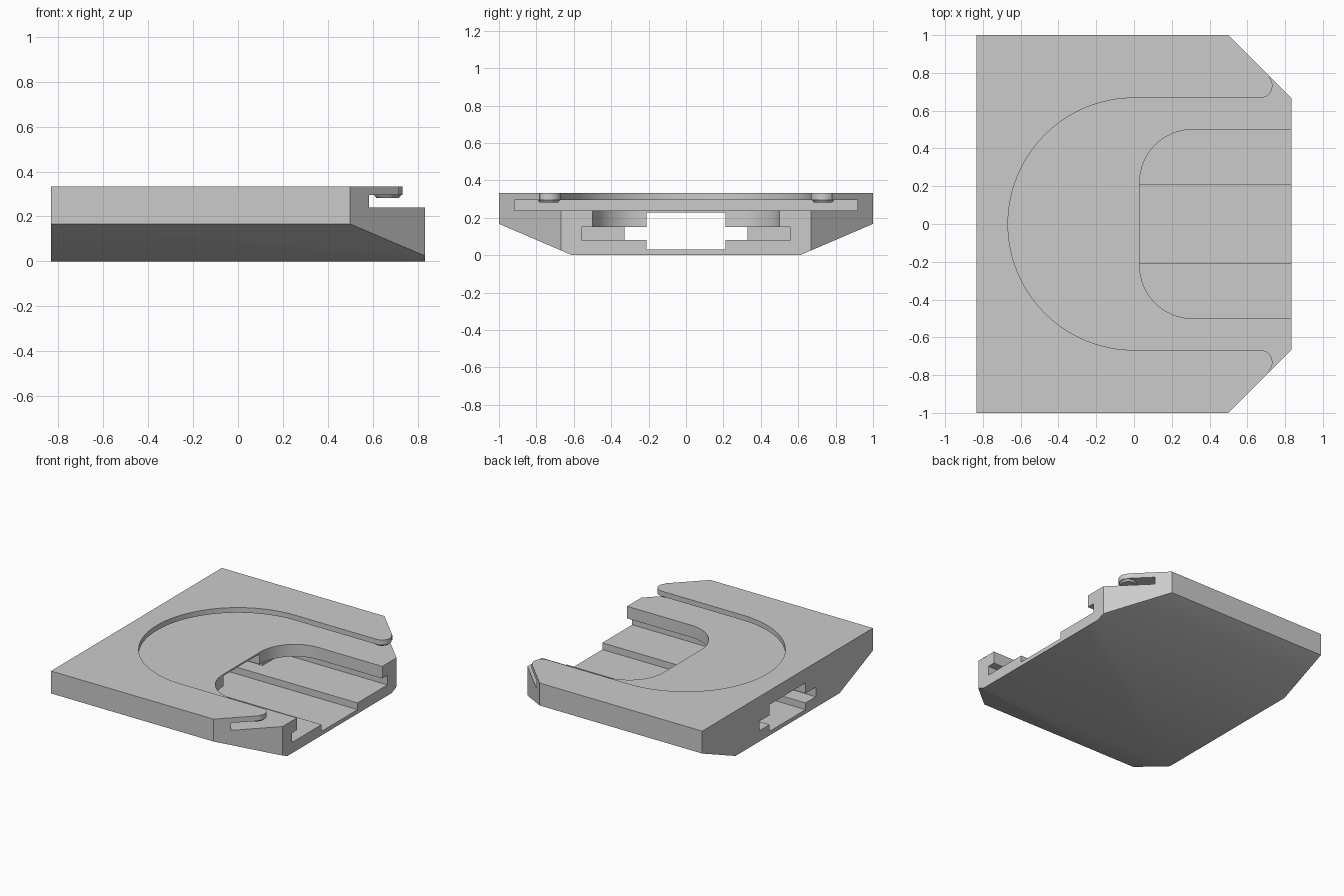
import bpy, bmesh, math

cube = bpy.data.objects.get("Cube")
if cube:
    bpy.data.objects.remove(cube, do_unlink=True)

grey = bpy.data.materials.new("plain grey")
grey.use_nodes = True
colour = (0.6, 0.6, 0.6, 1)
grey.diffuse_color = colour
grey.node_tree.nodes["Principled BSDF"].inputs["Base Color"].default_value = colour


def add_object(name, bm):
    bmesh.ops.recalc_face_normals(bm, faces=bm.faces)
    mesh = bpy.data.meshes.new(name)
    bm.to_mesh(mesh)
    bm.free()
    mesh.materials.append(grey)
    obj = bpy.data.objects.new(name, mesh)
    bpy.context.collection.objects.link(obj)
    return obj


def prism(name, points, low, high, along_x=False):
    """Extrude an outline along z, or a (y, z) profile along x."""
    bm = bmesh.new()
    verts = [bm.verts.new((low, a, b) if along_x else (a, b, low)) for a, b in points]
    face = bm.faces.new(verts)
    moved = bmesh.ops.extrude_face_region(bm, geom=[face])["geom"]
    step = (high - low, 0, 0) if along_x else (0, 0, high - low)
    bmesh.ops.translate(bm, vec=step, verts=[g for g in moved if isinstance(g, bmesh.types.BMVert)])
    return add_object(name, bm)


def arc(cx, cy, radius, start, end, steps):
    angles = [math.radians(start + (end - start) * i / steps) for i in range(steps + 1)]
    return [(cx + radius * math.cos(a), cy + radius * math.sin(a)) for a in angles]


def mirrored(half):
    """Close an outline that is symmetric about its first axis."""
    return half + [(a, -b) for a, b in reversed(half) if abs(b) > 1e-5]


def boolean(target, tool, operation="DIFFERENCE"):
    mod = target.modifiers.new("cut", "BOOLEAN")
    mod.operation, mod.solver, mod.object = operation, "EXACT", tool
    bpy.context.view_layer.objects.active = target
    bpy.ops.object.modifier_apply(modifier=mod.name)
    bpy.data.objects.remove(tool, do_unlink=True)


# Body: sloped underside, with the two open-end corners cut off
body = prism("dock_body", [(-1, 0.333), (-1, 0.167), (-0.61, 0), (0.61, 0), (1, 0.167), (1, 0.333)],
             -0.833, 0.833, along_x=True)
boolean(body, prism("corner_outline", mirrored([(-1, 1.2), (0.3, 1.2), (0.833, 0.667)]), -0.1, 0.5),
        "INTERSECT")

# Upper pocket: round end, straight arms and rounded prong tips
tip_x, tip_y, tip_r = 0.667, 0.733, 0.066
pocket = arc(0, 0, 0.667, 180, 90, 32) + arc(tip_x, tip_y, tip_r, -90, 45, 10) + [(1.1, 1.1)]
boolean(body, prism("upper_pocket", mirrored(pocket), 0.27, 0.4))

# Wide slot under the lip
boolean(body, prism("lip_slot", mirrored([(-0.75, 0.917), (1, 0.917)]), 0.24, 0.295))

# Lower pocket with rounded inner corners
boolean(body, prism("lower_pocket", mirrored(arc(0.31, 0.22, 0.28, 180, 90, 16) + [(1, 0.5)]), 0.12, 0.27))

# Side grooves of the lower pocket, running on as a slot through the rear
boolean(body, prism("side_grooves", mirrored([(-1, 0.33), (-0.03, 0.33), (-0.03, 0.56), (1, 0.56)]), 0.08, 0.15))

# Central channel from end to end
boolean(body, prism("centre_channel", mirrored([(-1, 0.21), (1, 0.21)]), 0.03, 0.228))

# Retaining bumps under the prong tips
bumps = []
for side, sign in (("left", 1), ("right", -1)):
    bm = bmesh.new()
    bmesh.ops.create_cone(bm, cap_ends=True, segments=32, radius1=0.05, radius2=0.065, depth=0.02)
    bmesh.ops.translate(bm, vec=(tip_x, sign * tip_y, 0.292), verts=bm.verts)
    bumps.append(add_object("prong_bump_" + side, bm))

for obj in [body] + bumps:
    bpy.ops.object.select_all(action="DESELECT")
    obj.select_set(True)
    bpy.context.view_layer.objects.active = obj
    bpy.ops.object.shade_smooth_by_angle()
